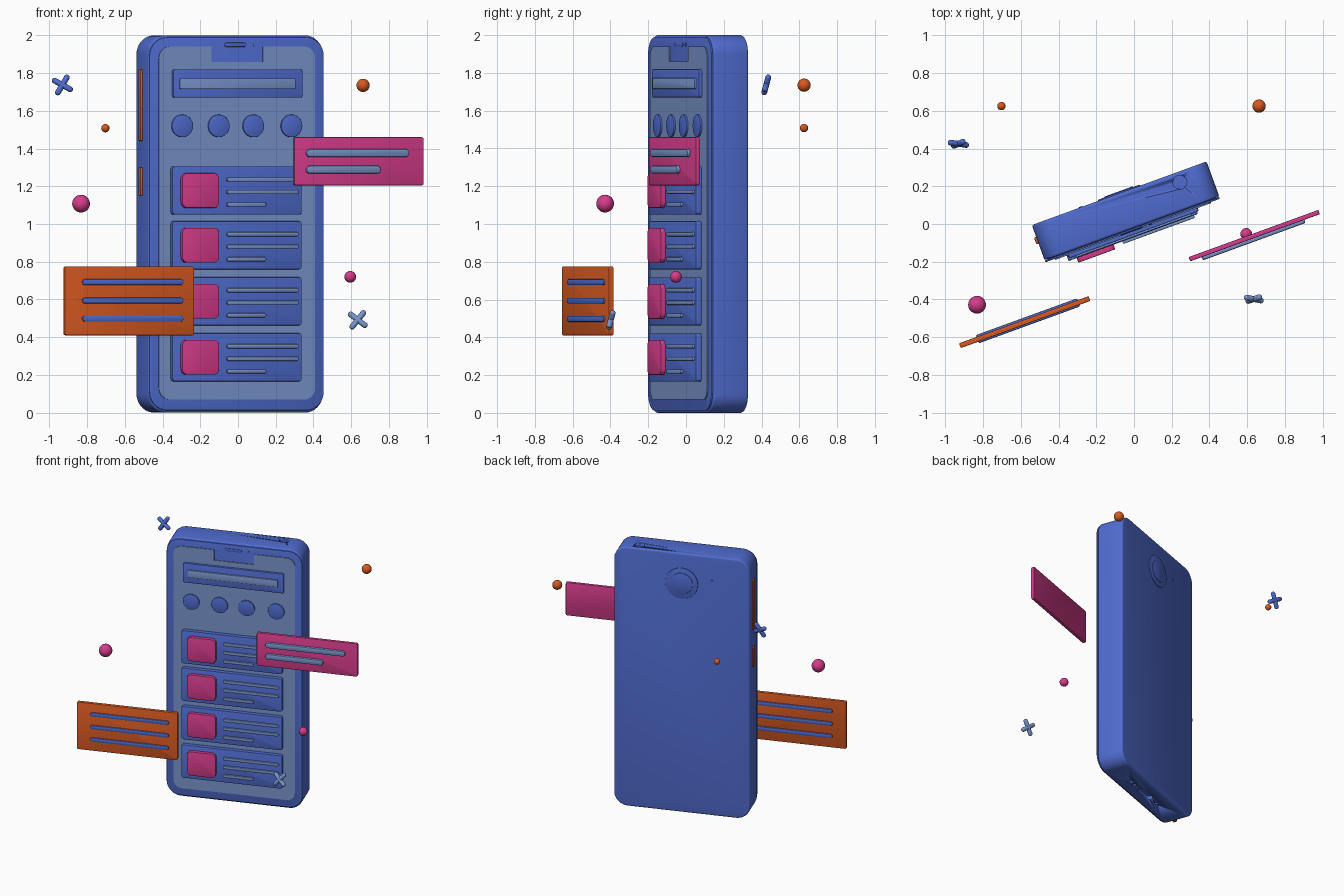
import bpy, bmesh, math
from mathutils import Matrix

if "Cube" in bpy.data.objects:
    bpy.data.objects.remove(bpy.data.objects["Cube"])

YAW = math.radians(20)          # the whole phone is turned about z
CX = -0.018                     # phone centre along its own width


def material(name, rgb):
    m = bpy.data.materials.new(name)
    m.diffuse_color = (*rgb, 1)
    m.use_nodes = True
    m.node_tree.nodes["Principled BSDF"].inputs["Base Color"].default_value = m.diffuse_color
    return m


BLUE = material("blue", (0.08, 0.15, 0.63))
LIGHT = material("light_blue", (0.19, 0.30, 0.60))
PINK = material("pink", (0.67, 0.045, 0.26))
ORANGE = material("orange", (0.68, 0.10, 0.015))


def finish(name, bm, mat, yaw=YAW):
    bmesh.ops.recalc_face_normals(bm, faces=bm.faces)
    me = bpy.data.meshes.new(name)
    bm.to_mesh(me)
    bm.free()
    ob = bpy.data.objects.new(name, me)
    bpy.context.collection.objects.link(ob)
    if mat:
        me.materials.append(mat)
    ob.rotation_euler.z = yaw
    bpy.ops.object.select_all(action='DESELECT')
    ob.select_set(True)
    bpy.context.view_layer.objects.active = ob
    bpy.ops.object.shade_smooth_by_angle(angle=math.radians(35))
    return ob


def round_rect(x0, x1, z0, z1, r, n=8, notch=None):
    """Rounded outline; notch = (x0, x1, z) cuts into the top edge."""
    pts = []
    corners = [(x1 - r, z1 - r), (x0 + r, z1 - r), (x0 + r, z0 + r), (x1 - r, z0 + r)]
    for k, (cx, cz) in enumerate(corners):
        for i in range(n + 1):
            a = math.pi / 2 * (k + i / n)
            pts.append((cx + r * math.cos(a), cz + r * math.sin(a)))
        if k == 0 and notch:
            a0, a1, zn = notch
            pts += [(a1, z1), (a1, zn), (a0, zn), (a0, z1)]
    return pts


def plate(name, pts, y0, y1, mat, bevel=0.004, seg=2):
    """Extrude an x-z outline from y0 (front) to y1 (back), softening both rims."""
    bm = bmesh.new()
    face = bm.faces.new([bm.verts.new((x, y0, z)) for x, z in pts])
    geo = bmesh.ops.extrude_face_region(bm, geom=[face])["geom"]
    bmesh.ops.translate(bm, vec=(0, y1 - y0, 0),
                        verts=[v for v in geo if isinstance(v, bmesh.types.BMVert)])
    if bevel:
        rim = [e for e in bm.edges if abs(e.verts[0].co.y - e.verts[1].co.y) < 1e-6]
        bmesh.ops.bevel(bm, geom=rim, offset=bevel, segments=seg, profile=0.5,
                        affect='EDGES', clamp_overlap=True)
    return finish(name, bm, mat)


def box(name, x0, x1, z0, z1, y0, y1, r, mat, bevel=0.004, n=6):
    return plate(name, round_rect(x0, x1, z0, z1, r, n), y0, y1, mat, bevel)


def bar(name, x0, x1, z, h, y0, y1, mat):
    """Pill-shaped text line."""
    return box(name, x0, x1, z - h / 2, z + h / 2, y0, y1, h * 0.48, mat, h * 0.2, 5)


def disc(name, x, z, r, y0, y1, mat, bevel=0.003):
    pts = [(x + r * math.cos(2 * math.pi * i / 40), z + r * math.sin(2 * math.pi * i / 40))
           for i in range(40)]
    return plate(name, pts, y0, y1, mat, bevel)


# phone body and front bezel
body = plate("phone_body", round_rect(CX - .493, CX + .493, 0, 2, .1, 12),
             -.019, .18, BLUE, .012, 3)
box("front_bezel", CX - .492, CX + .492, .012, 1.99, -.03, -.02, .1, BLUE, .004, 12)
box("bezel_joint", CX - .475, CX + .475, .025, 1.975, -.025, -.01, .09, BLUE, 0, 12)

# screen with notch, earpiece and front camera
plate("screen", round_rect(CX - .44, CX + .44, .07, 1.94, .06, 8,
                           notch=(CX - .145, CX + .145, 1.86)), -.036, -.025, LIGHT, 0)
bar("earpiece", CX - .07, CX + .055, 1.95, .022, -.034, -.025, BLUE)
disc("front_camera", CX + .10, 1.95, .009, -.034, -.025, BLUE, 0)

# header with search field
box("header_panel", -.385, .345, 1.67, 1.82, -.053, -.03, .012, BLUE)
box("search_field", -.35, .304, 1.715, 1.772, -.063, -.045, .01, LIGHT)

# row of round icons
for i, x in enumerate((-.329, -.123, .072, .287)):
    disc(f"round_icon_{i + 1}", x, 1.52, .06, -.046, -.03, BLUE)

# list cards with picture tile and text lines
for i, z in enumerate((1.05, .76, .463, .166)):
    box(f"list_card_{i + 1}", -.393, .337, z, z + .255, -.066, -.03, .015, BLUE)
    box(f"picture_tile_{i + 1}", -.347, -.139, z + .035, z + .22, -.092, -.06, .03, PINK)
    for j, (x1, dz) in enumerate(((.315, .186), (.315, .12), (.132, .053))):
        bar(f"card_line_{i + 1}_{j + 1}", -.09, x1, z + dz, .022, -.08, -.06, LIGHT)

# side buttons
for name, z0, z1 in (("volume_button", 1.44, 1.82), ("power_button", 1.15, 1.30)):
    bm = bmesh.new()
    bmesh.ops.create_cube(bm, size=1, matrix=Matrix.Translation((-.511, .095, (z0 + z1) / 2))
                          @ Matrix.Diagonal((.024, .038, z1 - z0, 1)))
    bmesh.ops.bevel(bm, geom=bm.edges[:], offset=.006, segments=2, profile=.5, affect='EDGES')
    finish(name, bm, ORANGE)

# rear camera and flash
disc("rear_camera_ring", CX, 1.77, .118, .17, .186, BLUE)
disc("rear_camera_lens", CX, 1.77, .08, .17, .19, BLUE)
disc("rear_flash", -.235, 1.81, .01, .17, .184, BLUE, 0)


# sockets cut into the top and bottom
def hole(name, x, y, z, r, stretch=0):
    bm = bmesh.new()
    bmesh.ops.create_cone(bm, cap_ends=True, segments=28, radius1=r, radius2=r, depth=.05,
                          matrix=Matrix.Translation((x, y, z)))
    for v in bm.verts:
        v.co.x += math.copysign(stretch, v.co.x - x)
    ob = finish(name, bm, None)
    ob.hide_render = True
    ob.hide_set(True)
    mod = body.modifiers.new(name, 'BOOLEAN')
    mod.operation = 'DIFFERENCE'
    mod.solver = 'EXACT'
    mod.object = ob


hole("audio_socket_cutter", .304, .125, 2.0, .037)
hole("charge_port_cutter", CX, .08, 0, .024, .06)
for k, dx in enumerate((-.2, -.15, .15, .2)):
    hole(f"speaker_hole_cutter_{k + 1}", CX + dx, .08, 0, .012)

# floating message cards
box("pink_message_card", .212, .944, 1.205, 1.46, -.288, -.264, .012, PINK)
bar("pink_message_line_1", .277, .857, 1.376, .042, -.306, -.28, LIGHT)
bar("pink_message_line_2", .277, .697, 1.288, .042, -.306, -.28, LIGHT)
box("orange_message_card", -1.088, -.357, .41, .775, -.304, -.277, .012, ORANGE)
for i, z in enumerate((.692, .594, .498)):
    bar(f"orange_message_line_{i + 1}", -.99, -.42, z, .031, -.313, -.267, BLUE)

# floating balls
for name, p, r, m in (("pink_ball_large", (-.832, -.428, 1.108), .047, PINK),
                      ("pink_ball_small", (.595, -.053, .72), .031, PINK),
                      ("orange_ball_large", (.663, .625, 1.735), .035, ORANGE),
                      ("orange_ball_small", (-.703, .625, 1.508), .022, ORANGE)):
    bm = bmesh.new()
    bmesh.ops.create_uvsphere(bm, u_segments=32, v_segments=16, radius=r,
                              matrix=Matrix.Translation(p))
    finish(name, bm, m)
    bpy.context.object.rotation_euler.z = 0


# floating crosses made of two capsules
def cross(name, p, angle, mat):
    bm = bmesh.new()
    for k in range(2):
        turn = (Matrix.Translation(p) @ Matrix.Rotation(math.radians(-15), 4, 'X')
                @ Matrix.Rotation(math.radians(-angle - 90 * k), 4, 'Y')
                @ Matrix.Rotation(math.radians(90), 4, 'Y'))
        arm = bmesh.ops.create_uvsphere(bm, u_segments=16, v_segments=11, radius=.0155)["verts"]
        for v in arm:
            v.co.z += math.copysign(.047, v.co.z)
            v.co = turn @ v.co
    finish(name, bm, mat, 0)


cross("blue_cross", (-.931, .425, 1.737), 60, BLUE)
cross("light_cross", (.635, -.398, .492), 52, LIGHT)
